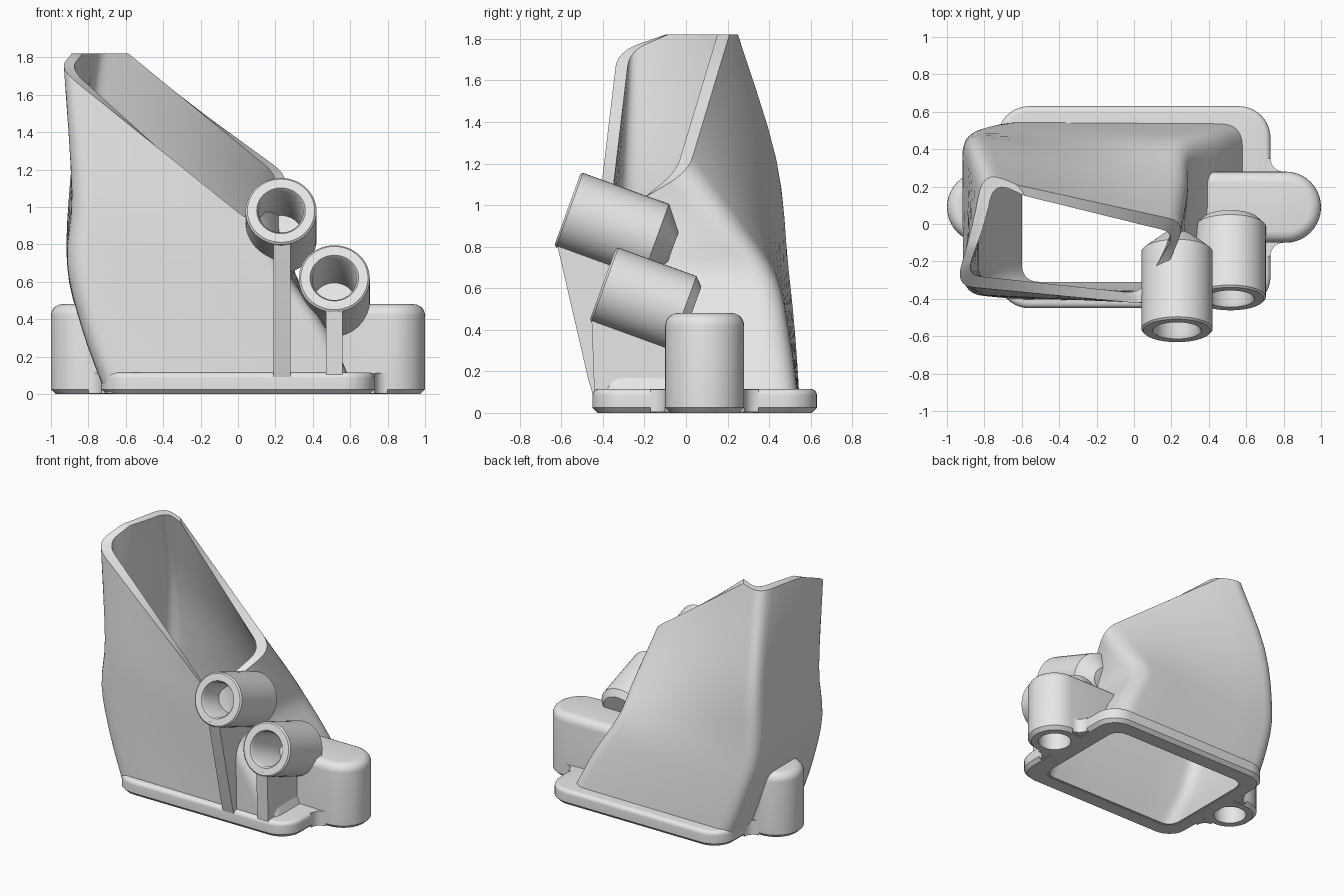
import bpy, bmesh, math
from mathutils import Vector, Matrix

if "Cube" in bpy.data.objects:
    bpy.data.objects.remove(bpy.data.objects["Cube"])

grey = bpy.data.materials.new("light_grey")
grey.use_nodes = True
grey.diffuse_color = (0.8, 0.8, 0.8, 1)
grey.node_tree.nodes["Principled BSDF"].inputs["Base Color"].default_value = (0.8, 0.8, 0.8, 1)


def finish(name, bm):
    bmesh.ops.recalc_face_normals(bm, faces=bm.faces)
    mesh = bpy.data.meshes.new(name)
    bm.to_mesh(mesh)
    bm.free()
    obj = bpy.data.objects.new(name, mesh)
    bpy.context.collection.objects.link(obj)
    mesh.materials.append(grey)
    return obj


def activate(obj):
    bpy.ops.object.select_all(action='DESELECT')
    obj.select_set(True)
    bpy.context.view_layer.objects.active = obj


def cut(obj, cutter):
    mod = obj.modifiers.new("cut", 'BOOLEAN')
    mod.operation = 'DIFFERENCE'
    mod.solver = 'EXACT'
    mod.object = cutter
    activate(obj)
    bpy.ops.object.modifier_apply(modifier=mod.name)


def skin(bm, rings, caps=True):
    """Join rings of points with quads; cap both ends or loop round to the first ring."""
    rows = [[bm.verts.new(p) for p in ring] for ring in rings]
    for a, b in zip(rows, rows[1:] + ([] if caps else rows[:1])):
        for i in range(len(a)):
            j = (i + 1) % len(a)
            bm.faces.new((a[i], a[j], b[j], b[i]))
    if caps:
        ends = [bm.faces.new(rows[0][::-1]), bm.faces.new(rows[-1])]
        bmesh.ops.triangulate(bm, faces=ends)


# Duct: four corner paths running from the base up to the slanted rim
front_left = [(-.71, -.405, .004), (-.835, -.39, .35), (-.915, -.38, .7), (-.89, -.375, 1.05), (-.955, -.33, 1.74)]
front_right = [(.63, -.415, .004), (.48, -.425, .34), (.29, -.43, .6), (.21, -.43, .73), (.09, -.43, .9)]
back_right = [(.63, .55, .004), (.47, .5, .35), (.31, .43, .65), (.3, .25, .88), (.28, .01, 1.16)]
back_left = [(-.71, .55, .004), (-.835, .53, .35), (-.915, .5, .7), (-.89, .45, 1.25), (-.79, .245, 1.94)]
corners = [front_left, front_right, back_right, back_left]
inward = [(1, 1), (-1, 1), (-1, -1), (1, -1)]
outlet = [(-.6, -.31, .004), (.57, -.31, .004), (.57, .49, .004), (-.6, .49, .004)]


def spline(points, steps=4):
    p = [Vector(q) for q in points]
    p = [2 * p[0] - p[1]] + p + [2 * p[-1] - p[-2]]
    out = []
    for a, b, c, d in zip(p, p[1:], p[2:], p[3:]):
        for k in range(steps):
            t = k / steps
            out.append(.5 * (2 * b + (c - a) * t + (2 * a - 5 * b + 4 * c - d) * t ** 2
                             + (3 * b - a - 3 * c + d) * t ** 3))
    return out + [p[-2]]


def round_section(quad, radius=.12):
    arcs = []
    for i, p in enumerate(quad):
        a, b = quad[i - 1], quad[(i + 1) % 4]
        s, e = p + (a - p).normalized() * radius, p + (b - p).normalized() * radius
        arcs.append([s * (1 - t) ** 2 + p * 2 * t * (1 - t) + e * t * t
                     for t in (k / 6 for k in range(7))])
    ring = []
    for i, arc in enumerate(arcs):
        nxt = arcs[(i + 1) % 4][0]
        ring += arc + [arc[-1].lerp(nxt, k / 5) for k in range(1, 5)]
    return ring


def shifted(path, side, amount):
    return [(x + side[0] * amount, y + side[1] * amount, z) for x, y, z in path]


outer_rings = [round_section(q) for q in zip(*[spline(path) for path in corners])]


def passage_rings(inset, grow):
    """Inner surface: the corner paths moved inward, ending in the smaller outlet."""
    paths = [spline(shifted([hole], side, -grow) + shifted(path[1:], side, inset))
             for hole, path, side in zip(outlet, corners, inward)]
    return [round_section(q, .1) for q in zip(*paths)]


bm = bmesh.new()
skin(bm, outer_rings + passage_rings(.058, 0)[::-1], caps=False)
duct = finish("duct_shell", bm)

# The peak of the rim is cut level
bm = bmesh.new()
bmesh.ops.create_cube(bm, size=2, matrix=Matrix.Translation((-.8, 0, 2.82)))
lid = finish("peak_cutter", bm)
cut(duct, lid)
bpy.data.objects.remove(lid)

# Helper solid that keeps the duct passage clear
rings = passage_rings(.046, .012)
rings.insert(0, [Vector((p.x, p.y, -.1)) for p in rings[0]])
bm = bmesh.new()
skin(bm, rings)
core = finish("passage_cutter", bm)
core.hide_render = True


def outline(cx, cy, hx, hy, r, z, n=10):
    pts = []
    for q, (sx, sy) in enumerate([(1, 1), (-1, 1), (-1, -1), (1, -1)]):
        for k in range(n + 1):
            a = (q + k / n) * math.pi / 2
            pts.append((cx + sx * (hx - r) + r * math.cos(a), cy + sy * (hy - r) + r * math.sin(a), z))
    return pts


def rounded_block(name, cx, cy, hx, hy, r, height, fillet):
    """Upright block with a chamfered foot and a filleted top."""
    levels = [(.025, 0), (0, .025)]
    for k in range(6):
        a = k / 5 * math.pi / 2
        levels.append((fillet * (1 - math.cos(a)), height - fillet * (1 - math.sin(a))))
    bm = bmesh.new()
    skin(bm, [outline(cx, cy, hx - d, hy - d, r - d, z) for d, z in levels])
    bmesh.ops.remove_doubles(bm, verts=bm.verts, dist=1e-5)
    return finish(name, bm)


# Base flange and the two mounting bosses
flange = rounded_block("base_flange", 0, .09, .73, .54, .17, .115, .03)
left_boss = rounded_block("long_boss", .62, .09, .38, .19, .189, .48, .06)
right_boss = rounded_block("short_boss", -.78, .09, .22, .19, .189, .48, .06)
parts = [duct, flange, left_boss, right_boss]
for part in parts[1:]:
    cut(part, core)

# Blind screw holes in the underside
for x in (-.81, .81):
    bm = bmesh.new()
    bmesh.ops.create_cone(bm, cap_ends=True, segments=40, radius1=.115, radius2=.115, depth=.7,
                          matrix=Matrix.Translation((x, .09, 0)))
    drill = finish("drill_cutter", bm)
    for part in (flange, left_boss if x > 0 else right_boss):
        cut(part, drill)
    bpy.data.objects.remove(drill)

# Concave corners where the bosses meet the flange
for sx, side in ((-1, "right"), (1, "left")):
    for sy, end in ((-1, "front"), (1, "back")):
        arc = [(.8 - .07 * math.sin(a), .26 - .07 * math.cos(a))
               for a in (k / 8 * math.pi / 2 for k in range(9))]
        shape = [(.71, .17), (.79, .17)] + arc + [(.71, .26)]
        bm = bmesh.new()
        skin(bm, [[(sx * x, .09 + sy * y, z) for x, y in shape] for z in (.004, .112)])
        parts.append(finish(f"{side}_{end}_corner_fillet", bm))


# Tilted screw sockets
def socket(name, mouth, length, tip, taper):
    profile = [(.001, .4), (.118, .4), (.118, .02), (.13, 0), (.18, 0), (.19, .01),
               (.19, length), (tip, length + taper), (.001, length + taper)]
    n = 48
    bm = bmesh.new()
    skin(bm, [[(r * math.cos(2 * math.pi * k / n), y, r * math.sin(2 * math.pi * k / n))
               for k in range(n)] for r, y in profile])
    bm.transform(Matrix.Translation(mouth) @ Matrix.Rotation(math.radians(-20), 4, 'X'))
    return finish(name, bm)


upper_socket = socket("upper_socket", (.23, -.57, .98), .45, .08, .09)
lower_socket = socket("lower_socket", (.515, -.4, .62), .41, .15, .04)
cut(lower_socket, core)


# Ribs under the sockets
def rib(name, x, side):
    bm = bmesh.new()
    skin(bm, [[(x + dx, y, z) for y, z in side] for dx in (-.045, .045)])
    obj = finish(name, bm)
    cut(obj, core)
    return obj


upper_rib = rib("upper_rib", .235, [(-.44, .06), (-.47, .16), (-.625, .83), (-.2, .75), (-.2, .06)])
lower_rib = rib("lower_rib", .515, [(-.44, .06), (-.455, .47), (-.05, .4), (-.05, .06)])
parts += [upper_socket, lower_socket, upper_rib, lower_rib]

bpy.data.objects.remove(core)
for part in parts:
    activate(part)
    bpy.ops.object.shade_smooth_by_angle(angle=math.radians(35))
